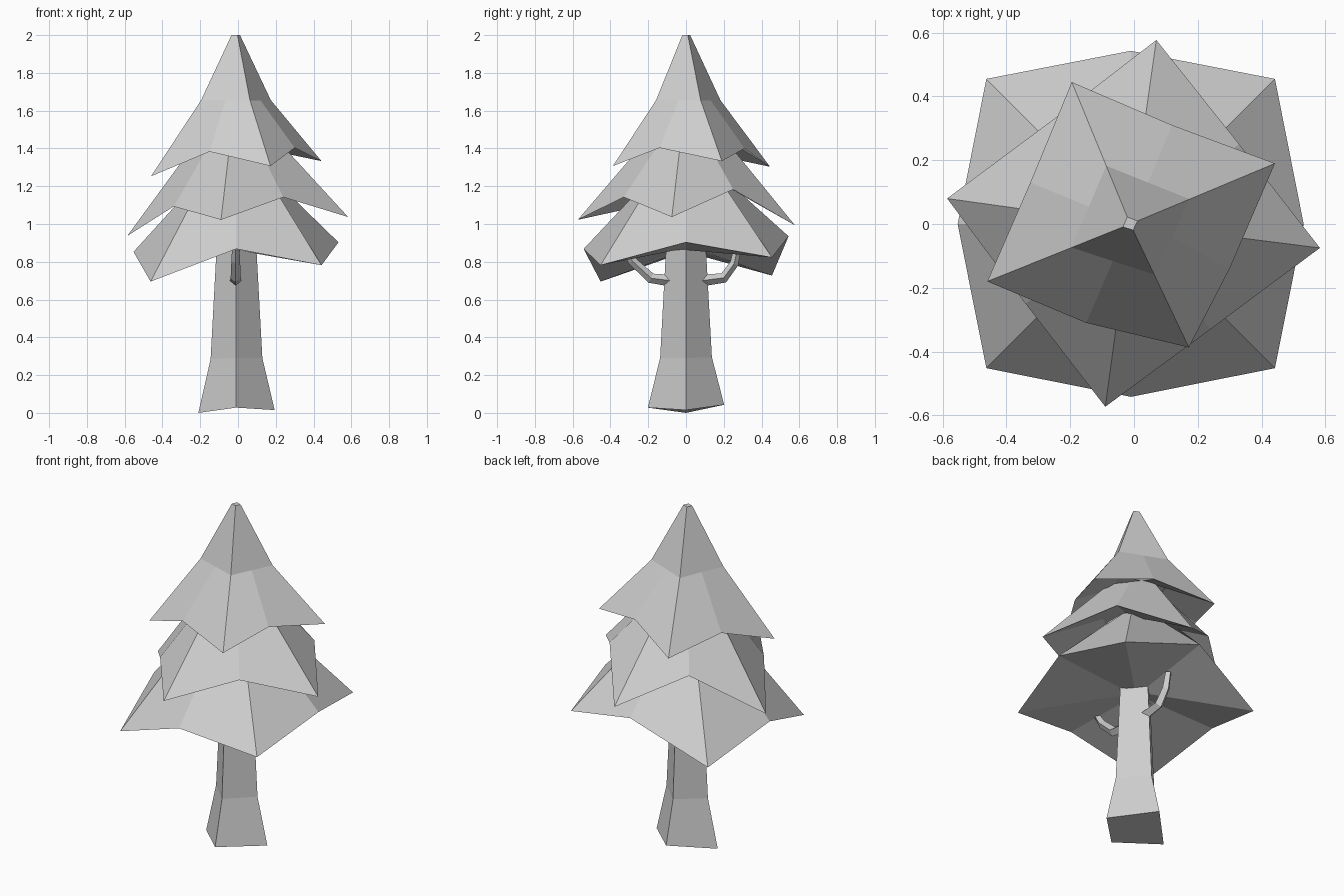
import bpy
import bmesh
from mathutils import Vector

cube = bpy.data.objects.get("Cube")
if cube:
    bpy.data.objects.remove(cube, do_unlink=True)

# One plain grey for the whole tree
GREY = (0.62, 0.62, 0.62, 1)
grey = bpy.data.materials.new("light_grey")
grey.use_nodes = True
grey.diffuse_color = GREY
grey.node_tree.nodes["Principled BSDF"].inputs["Base Color"].default_value = GREY


def loft(name, rings):
    """Skin a stack of equal rings and cap both ends."""
    bm = bmesh.new()
    loops = [[bm.verts.new(p) for p in ring] for ring in rings]
    count = len(loops[0])
    for low, high in zip(loops, loops[1:]):
        for i in range(count):
            j = (i + 1) % count
            bm.faces.new((low[i], low[j], high[j], high[i]))
    bm.faces.new(loops[-1])
    bm.faces.new(loops[0][::-1])
    bmesh.ops.recalc_face_normals(bm, faces=bm.faces[:])
    mesh = bpy.data.meshes.new(name)
    bm.to_mesh(mesh)
    bm.free()
    mesh.materials.append(grey)
    obj = bpy.data.objects.new(name, mesh)
    bpy.context.collection.objects.link(obj)


def shrunk(p, scale, z):
    return Vector((p[0] * scale - 0.012 * (1 - scale), p[1] * scale, z))


def foliage(name, rim, inner, uppers):
    """Tier with a tucked-in underside, a drooping rim and smaller square rings above."""
    rings = [[shrunk(p, *inner) for p in rim], rim]
    for scale, z in uppers:
        corners = [shrunk(p, scale, z) for p in rim[::2]]
        ring = []
        for a, b in zip(corners, corners[1:] + corners[:1]):
            ring += [a, (a + b) / 2]
        rings.append(ring)
    loft(name, rings)


# Foliage tiers, rims listed counter-clockwise from the front
foliage("lower_foliage", [
    (-.463, -.452, .695), (-.01, -.542, .868), (.442, -.452, .782), (.532, 0, .903),
    (.442, .455, .823), (-.01, .543, .935), (-.463, .455, .727), (-.553, 0, .853),
], (0.12, 0.862), [(0.3, 1.3)])

foliage("middle_foliage", [
    (-.09, -.573, 1.022), (.24, -.33, 1.142), (.583, -.075, 1.037), (.33, .25, 1.183),
    (.07, .577, .993), (-.25, .33, 1.17), (-.586, .08, .937), (-.34, -.25, 1.093),
], (0.35, 1.27), [(0.27, 1.51)])

foliage("upper_foliage", [
    (.172, -.387, 1.307), (.3, -.14, 1.403), (.442, .19, 1.333), (.12, .31, 1.4),
    (-.195, .445, 1.303), (-.325, .13, 1.37), (-.46, -.18, 1.253), (-.15, -.31, 1.383),
], (0.4, 1.5), [(0.41, 1.655), (0.05, 2.0)])


# Four-cornered trunk with a flared, slightly uneven foot
def diamond(r, heights):
    spots = [(-r - .008, 0), (-.01, -r), (r - .008, 0), (-.01, r)]
    return [(x, y, z) for (x, y), z in zip(spots, heights)]


loft("trunk", [diamond(0.202, (0, .028, .015, .043)),
               diamond(0.137, (.285, .29, .29, .295)),
               diamond(0.105, (.88,) * 4)])


# Bent, tapering twigs between trunk and foliage
def twig(name, path):
    rings = []
    for i, (y, z) in enumerate(path):
        before, after = path[max(i - 1, 0)], path[min(i + 1, len(path) - 1)]
        along = Vector((0, after[0] - before[0], after[1] - before[1])).normalized()
        side = Vector((1, 0, 0))
        up = side.cross(along)
        r = 0.031 - 0.004 * i
        centre = Vector((-.012, y, z))
        rings.append([centre + side * r, centre + up * r,
                      centre - side * r, centre - up * r])
    loft(name, rings)


twig("front_twig", [(-.08, .7), (-.185, .713), (-.285, .805), (-.33, .88)])
twig("back_twig", [(.08, .7), (.2, .715), (.255, .79), (.275, .88)])
